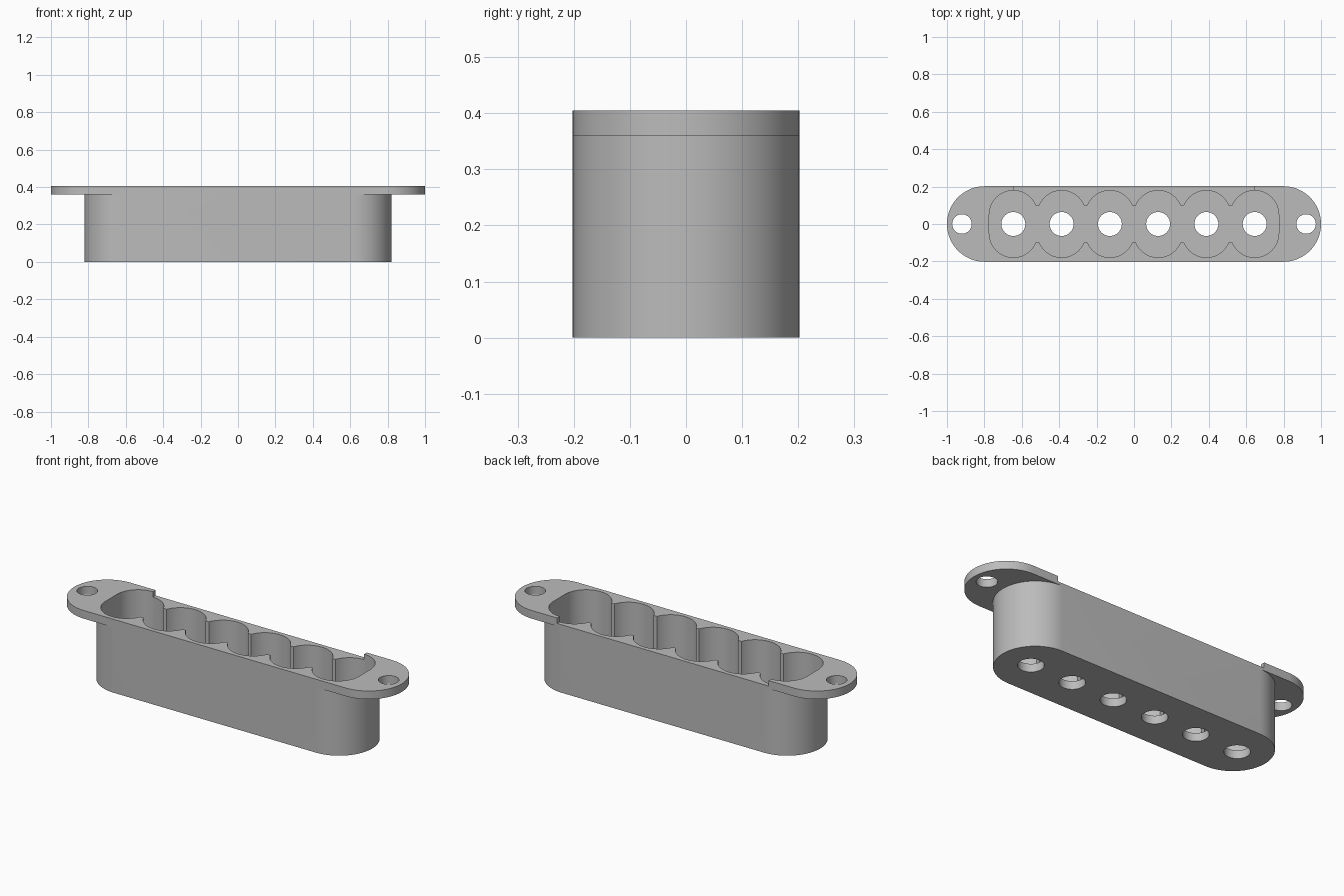
import bpy, bmesh
from math import pi, sin, cos, asin

if "Cube" in bpy.data.objects:
    bpy.data.objects.remove(bpy.data.objects["Cube"])

HALF_W = 0.202              # half depth of the body and flange
TOP, FLANGE_Z = 0.405, 0.36
FLOOR = 0.045
PITCH = 0.258               # spacing of the six pockets
CENTRES = [(i - 2.5) * PITCH for i in range(6)]

grey = bpy.data.materials.new("plain grey")
grey.use_nodes = True
COLOUR = (0.5, 0.5, 0.5, 1)
grey.diffuse_color = COLOUR
grey.node_tree.nodes["Principled BSDF"].inputs["Base Color"].default_value = COLOUR


def arc(cx, cy, r, a0, a1, n=32):
    return [(cx + r * cos(a0 + (a1 - a0) * i / n),
             cy + r * sin(a0 + (a1 - a0) * i / n)) for i in range(n + 1)]


def stadium(half_len, r):
    c = half_len - r
    return arc(c, 0, r, -pi / 2, pi / 2) + arc(-c, 0, r, pi / 2, 1.5 * pi)


def prism(name, outline, z0, z1):
    """Extrude a closed outline between two heights."""
    bm = bmesh.new()
    base = bm.faces.new([bm.verts.new((x, y, z0)) for x, y in outline])
    ext = bmesh.ops.extrude_face_region(bm, geom=[base])
    for v in ext["geom"]:
        if isinstance(v, bmesh.types.BMVert):
            v.co.z = z1
    bmesh.ops.recalc_face_normals(bm, faces=bm.faces)
    mesh = bpy.data.meshes.new(name)
    bm.to_mesh(mesh)
    bm.free()
    mesh.materials.append(grey)
    ob = bpy.data.objects.new(name, mesh)
    bpy.context.collection.objects.link(ob)
    return ob


def combine(target, tool, operation):
    """Apply a boolean and discard the tool."""
    bpy.context.view_layer.objects.active = target
    mod = target.modifiers.new("join", "BOOLEAN")
    mod.operation, mod.solver, mod.object = operation, "EXACT", tool
    bpy.ops.object.modifier_apply(modifier=mod.name)
    bpy.data.objects.remove(tool)


# Deep body with a wider mounting flange
housing = prism("housing", stadium(0.82, HALF_W), 0, TOP)
combine(housing, prism("flange", stadium(1.0, HALF_W), FLANGE_Z, TOP), "UNION")

# Scalloped pocket: six rounded lobes joined by a narrower channel
LOBE_R, LOBE_Y, CHANNEL = 0.129, 0.05, 0.1
lip = asin((CHANNEL - LOBE_Y) / LOBE_R)
upper = []
for i, x in enumerate(reversed(CENTRES)):
    start = 0 if i == 0 else lip
    end = pi if i == 5 else pi - lip
    upper += arc(x, LOBE_Y, LOBE_R, start, end, 24)
pocket = upper + [(-x, -y) for x, y in upper]
combine(housing, prism("pocket", pocket, FLOOR, 0.6), "DIFFERENCE")

# Floor holes and flange screw holes
holes = [(x, 0.064) for x in CENTRES] + [(-0.92, 0.052), (0.92, 0.052)]
for x, r in holes:
    outline = arc(x, 0, r, 0, 2 * pi, 40)[:-1]
    combine(housing, prism("hole", outline, -0.1, 0.6), "DIFFERENCE")

# Lowered rim along the back wall
e = CENTRES[-1]
notch = [(-e, 0), (e, 0), (e, 0.3), (-e, 0.3)]
combine(housing, prism("notch", notch, 0.375, 0.6), "DIFFERENCE")

bpy.ops.object.select_all(action="DESELECT")
housing.select_set(True)
bpy.context.view_layer.objects.active = housing
bpy.ops.object.shade_smooth_by_angle(angle=pi / 6)
